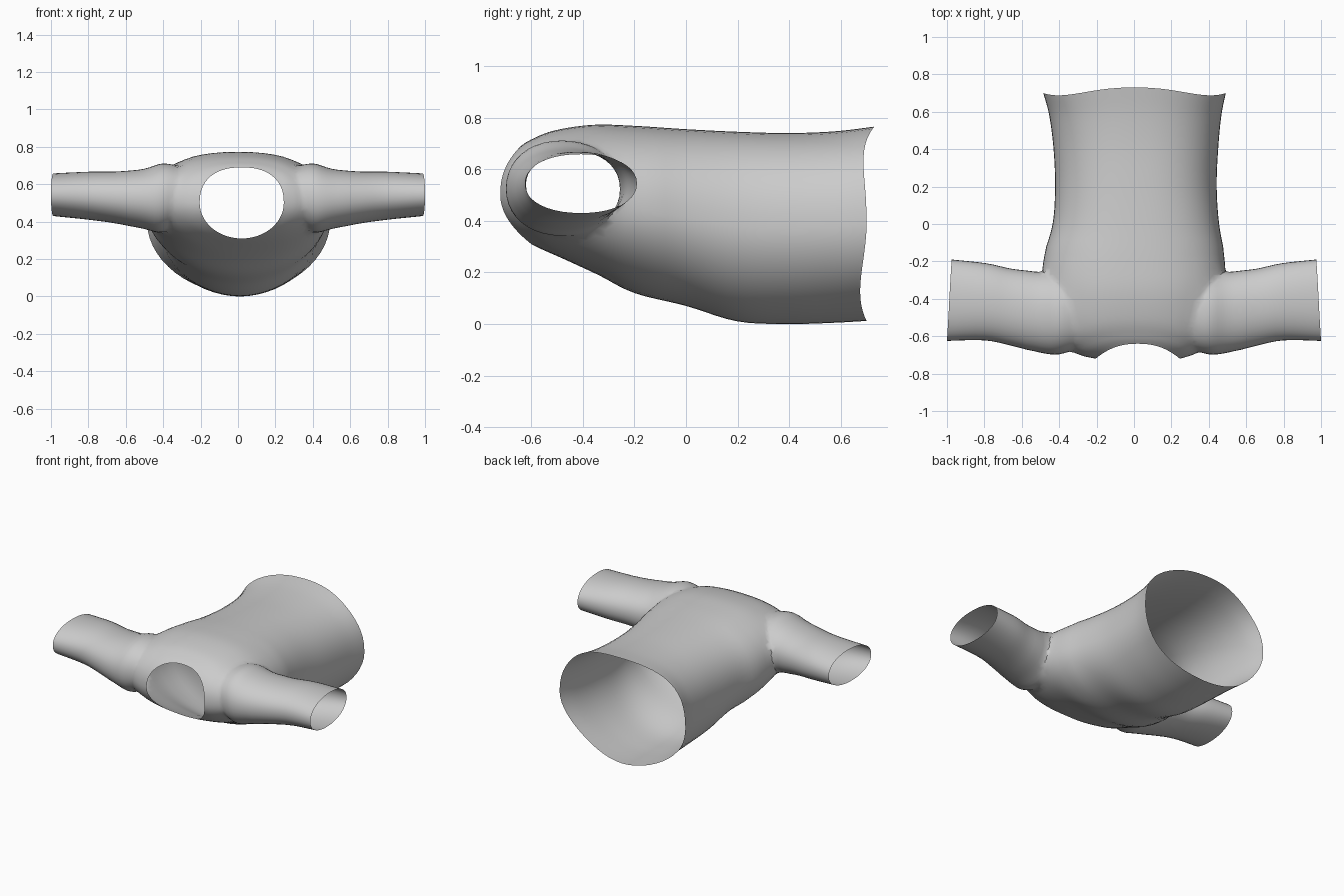
import bpy, bmesh
from math import sin, cos, pi, copysign

if "Cube" in bpy.data.objects:
    bpy.data.objects.remove(bpy.data.objects["Cube"])

N = 56


def smooth_path(keys, sub):
    """Catmull-Rom interpolation of section parameters."""
    out = []
    for i in range(len(keys) - 1):
        p1, p2 = keys[i], keys[i + 1]
        p0, p3 = keys[max(i - 1, 0)], keys[min(i + 2, len(keys) - 1)]
        for s in range(sub):
            t = s / sub
            out.append([b + .5 * t * (c - a + t * (2*a - 5*b + 4*c - d + t * (3*(b - c) + d - a)))
                        for a, b, c, d in zip(p0, p1, p2, p3)])
    return out + [list(keys[-1])]


def spow(v, e):
    return copysign(abs(v) ** e, v)


def loft(bm, rings):
    """Skin a list of closed rings and cap both ends."""
    vs = [[bm.verts.new(p) for p in r] for r in rings]
    for a, b in zip(vs, vs[1:]):
        for i in range(len(a)):
            j = (i + 1) % len(a)
            bm.faces.new((a[i], a[j], b[j], b[i]))
    bm.faces.new(vs[0][::-1])
    bm.faces.new(vs[-1])


def make_object(name, bm):
    bmesh.ops.recalc_face_normals(bm, faces=bm.faces)
    me = bpy.data.meshes.new(name)
    bm.to_mesh(me)
    bm.free()
    ob = bpy.data.objects.new(name, me)
    bpy.context.collection.objects.link(ob)
    return ob


# Torso sections: y at side, y at top, y at bottom, centre x, half width,
# bottom z, top z, hem waviness, bottom exponent
torso_keys = [
    (-.72, -.64, -.60, .02, .225, .31, .69, 0, 2.0),
    (-.69, -.60, -.56, .01, .33, .29, .715, 0, 2.0),
    (-.61, -.51, -.47, 0, .43, .25, .75, 0, 2.0),
    (-.40, -.36, -.34, 0, .485, .19, .772, 0, 2.0),
    (-.20, -.20, -.20, 0, .488, .12, .768, 0, 1.95),
    (0, 0, 0, .01, .445, .07, .755, 0, 1.92),
    (.20, .20, .20, .01, .432, .01, .745, 0, 1.9),
    (.40, .40, .40, .01, .44, .0, .74, 0, 1.9),
    (.58, .58, .58, .007, .46, .005, .747, .01, 1.9),
    (.70, .73, .70, .003, .488, .012, .765, .025, 1.9),
]


def torso_ring(k):
    side, top, bot, cx, w, z0, z1, wave, power = k
    pts = []
    for i in range(N):
        a = 2 * pi * i / N
        c, s = cos(a), sin(a)
        e = 2 / 2.35 if s > 0 else 2 / power
        end = top if s > 0 else bot
        y = side + (end - side) * s * s - wave * sin(2 * a) ** 2
        pts.append((cx + w * spow(c, e), y, (z0 + z1) / 2 + (z1 - z0) / 2 * spow(s, e)))
    return pts


# Each opening is extended outwards so it can be trimmed after the union
rings = [torso_ring(k) for k in smooth_path(torso_keys, 5)]
rings = ([[(x, -1.2, z) for x, y, z in rings[0]]] + rings
         + [[(x, 1.2, z) for x, y, z in rings[-1]]])
bm = bmesh.new()
loft(bm, rings)
shirt = make_object("shirt", bm)

# Sleeve sections: x, outer y, armpit y, bottom z, top z, slant
sleeve_keys = [
    (.30, -.665, -.32, .42, .69, 0),
    (.40, -.70, -.26, .34, .715, 0),
    (.50, -.69, -.255, .36, .683, 0),
    (.65, -.652, -.24, .39, .668, 0),
    (.80, -.622, -.21, .41, .667, .01),
    (1.0, -.625, -.19, .43, .658, .025),
]


def sleeve_ring(k, side):
    x, y0, y1, z0, z1, slant = k
    pts = []
    for i in range(40):
        a = 2 * pi * i / 40
        pts.append((side * (x - slant * (.5 + .5 * cos(a))),
                    (y0 + y1) / 2 + (y1 - y0) / 2 * spow(cos(a), .93),
                    (z0 + z1) / 2 + (z1 - z0) / 2 * spow(sin(a), .93)))
    return pts


bm = bmesh.new()
for side in (-1, 1):
    rings = [sleeve_ring(k, side) for k in smooth_path(sleeve_keys, 4)]
    rings.append([(side * 1.5, y, z) for x, y, z in rings[-1]])
    loft(bm, rings)
sleeves = make_object("sleeve_helper", bm)

# Join sleeves to torso
mod = shirt.modifiers.new("join_sleeves", 'BOOLEAN')
mod.operation = 'UNION'
mod.solver = 'EXACT'
mod.object = sleeves
bpy.context.view_layer.objects.active = shirt
shirt.select_set(True)
bpy.ops.object.modifier_apply(modifier=mod.name)
bpy.data.objects.remove(sleeves)

# Trim open the neck, hem and cuffs, then soften the shoulder seams
bm = bmesh.new()
bm.from_mesh(shirt.data)
bmesh.ops.delete(bm, geom=[v for v in bm.verts if abs(v.co.x) > 1.1 or abs(v.co.y) > .95],
                 context='VERTS')
bmesh.ops.remove_doubles(bm, verts=bm.verts, dist=.004)
seam = [v for v in bm.verts if .27 < abs(v.co.x) < .55 and v.co.y < -.15 and not v.is_boundary]
for _ in range(3):
    bmesh.ops.smooth_vert(bm, verts=seam, factor=.5, use_axis_x=True, use_axis_y=True, use_axis_z=True)
bm.to_mesh(shirt.data)
bm.free()
bpy.ops.object.shade_smooth_by_angle(angle=.9)
